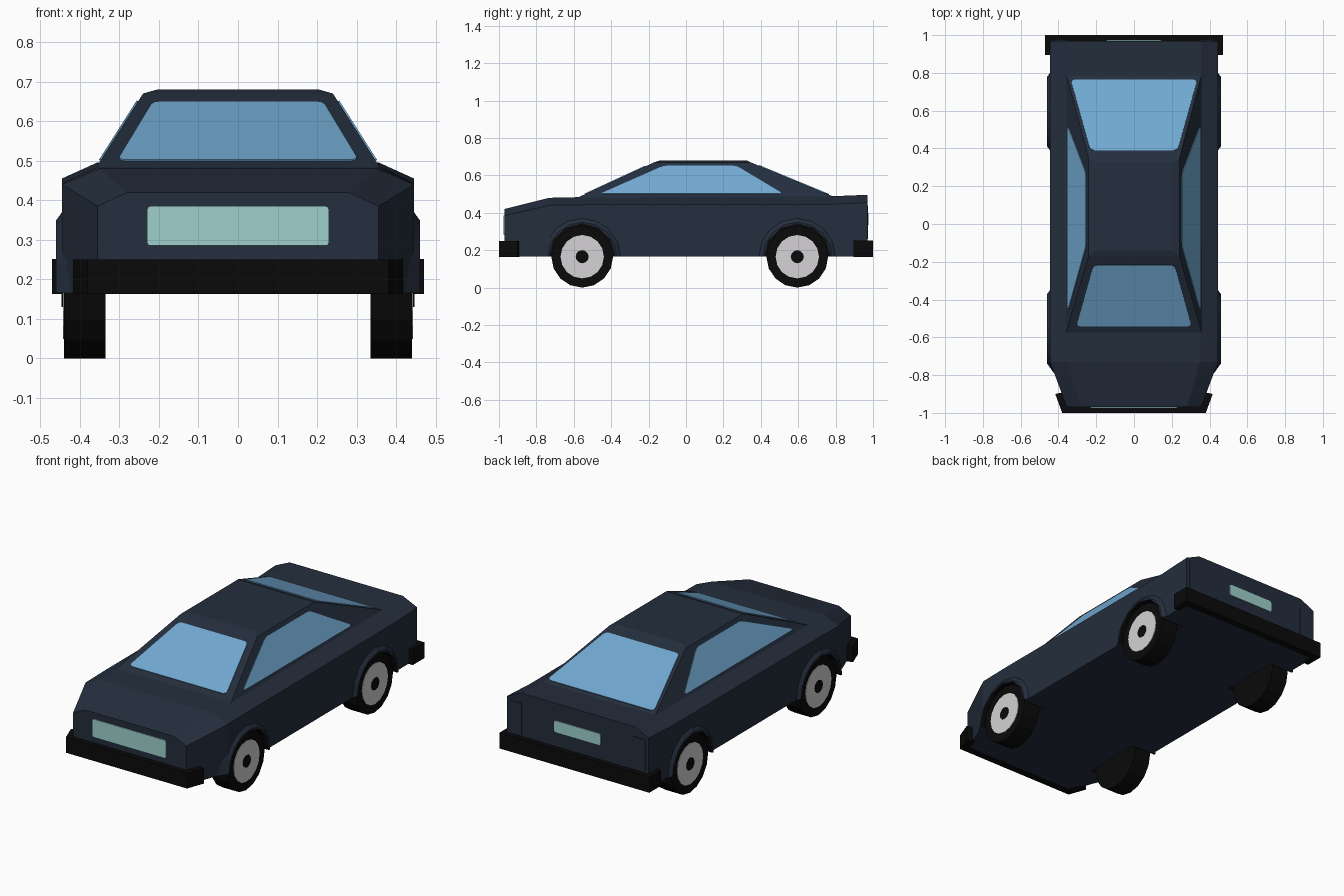
import bpy, bmesh, math
from mathutils import Matrix, Vector

if "Cube" in bpy.data.objects:
    bpy.data.objects.remove(bpy.data.objects["Cube"])


def colour(name, rgb):
    m = bpy.data.materials.new(name)
    m.diffuse_color = (*rgb, 1)
    m.use_nodes = True
    m.node_tree.nodes["Principled BSDF"].inputs["Base Color"].default_value = m.diffuse_color
    return m


NAVY = colour("navy paint", (0.0176, 0.0273, 0.047))
BLACK = colour("black rubber", (0.003, 0.003, 0.003))
GLASS = colour("blue glass", (0.165, 0.395, 0.635))
MINT = colour("pale green panel", (0.345, 0.64, 0.61))
HUB = colour("light grey hub", (0.66, 0.65, 0.66))

WHEEL_Z, FRONT_Y, REAR_Y = 0.165, -0.555, 0.595
AXLES = (("front", FRONT_Y), ("rear", REAR_Y))


def finish(name, bm, *mats):
    bmesh.ops.recalc_face_normals(bm, faces=bm.faces)
    me = bpy.data.meshes.new(name)
    bm.to_mesh(me)
    bm.free()
    for m in mats:
        me.materials.append(m)
    ob = bpy.data.objects.new(name, me)
    bpy.context.collection.objects.link(ob)
    return ob


def loft(name, rings, *mats):
    """Skin a list of equal-length closed rings and cap both ends."""
    bm = bmesh.new()
    vs = [[bm.verts.new(p) for p in r] for r in rings]
    n = len(vs[0])
    for a, b in zip(vs, vs[1:]):
        for i in range(n):
            bm.faces.new((a[i], a[(i + 1) % n], b[(i + 1) % n], b[i]))
    bm.faces.new(vs[0])
    bm.faces.new(vs[-1])
    return finish(name, bm, *mats)


def prism(name, outline, z0, z1, mat):
    return loft(name, [[(x, y, z) for x, y in outline] for z in (z0, z1)], mat)


def plate(name, pts, mat, radius=0.02):
    """Thin panel with clipped corners."""
    bm = bmesh.new()
    bm.faces.new([bm.verts.new(p) for p in pts])
    bmesh.ops.bevel(bm, geom=bm.verts[:], offset=radius, segments=2,
                    profile=0.5, affect='VERTICES')
    ob = finish(name, bm, mat)
    s = ob.modifiers.new("thickness", 'SOLIDIFY')
    s.thickness, s.offset = 0.008, 0
    return ob


def mirror(ob):
    ob.modifiers.new("mirror", 'MIRROR')


def cylinder(bm, x0, x1, y, r, seg, mat_index=0):
    mtx = Matrix.Translation(((x0 + x1) / 2, y, WHEEL_Z)) @ Matrix.Rotation(math.pi / 2, 4, 'Y')
    old = set(bm.faces)
    bmesh.ops.create_cone(bm, cap_ends=True, segments=seg, radius1=r, radius2=r,
                          depth=x1 - x0, matrix=mtx)
    for f in bm.faces:
        if f not in old:
            f.material_index = mat_index


# Wheel well cutter
bm = bmesh.new()
for _, y in AXLES:
    cylinder(bm, 0.31, 0.6, y, 0.176, 12, 1)
    cylinder(bm, -0.6, -0.31, y, 0.176, 12, 1)
cutter = finish("wheel_well_cutter", bm, NAVY, BLACK)
cutter.hide_render = True
cutter.hide_viewport = True


def cut_wells(ob):
    b = ob.modifiers.new("wells", 'BOOLEAN')
    b.operation, b.solver, b.object = 'DIFFERENCE', 'EXACT', cutter


# Lower body: y, half width, shoulder z, deck half width, deck z
sections = [(-0.97, 0.355, 0.385, 0.28, 0.42),
            (-0.73, 0.445, 0.44, 0.35, 0.48),
            (-0.55, 0.445, 0.443, 0.355, 0.484),
            (0.77, 0.445, 0.445, 0.355, 0.488),
            (0.97, 0.445, 0.455, 0.355, 0.496)]
rings = []
for y, w, sz, dw, dz in sections:
    half = [(w, 0.165), (w, sz), (dw, dz)]
    rings.append([(x, y, z) for x, z in half] + [(-x, y, z) for x, z in half[::-1]])
body = loft("body", rings, NAVY, BLACK)
cut_wells(body)

# Flared wheel arches
for end, y in AXLES:
    arch = []
    for x, r in ((0.42, 0.24), (0.46, 0.184)):
        arch.append([(x, y + r * math.cos(math.pi * i / 8), WHEEL_Z + r * math.sin(math.pi * i / 8))
                     for i in range(9)])
    flare = loft(end + "_wheel_arches", arch, NAVY, BLACK)
    cut_wells(flare)
    mirror(flare)

# Cabin: z, half width, front y, rear y
levels = [(0.48, 0.361, -0.582, 0.804), (0.67, 0.24, -0.17, 0.345), (0.68, 0.205, -0.14, 0.325)]
loft("cabin", [[(-w, a, z), (w, a, z), (w, b, z), (-w, b, z)] for z, w, a, b in levels], NAVY)


def on_cabin(z, k):
    """Cabin wall position at height z: k=1 half width, 2 front y, 3 rear y."""
    t = (z - 0.48) / 0.19
    return levels[0][k] + t * (levels[1][k] - levels[0][k])


# Windows
for name, k, wlow, whigh, zlow, zhigh in (("windshield", 2, 0.305, 0.215, 0.499, 0.648),
                                          ("rear_window", 3, 0.335, 0.23, 0.497, 0.652)):
    yl, yh = on_cabin(zlow, k), on_cabin(zhigh, k)
    plate(name, [(-wlow, yl, zlow), (wlow, yl, zlow), (whigh, yh, zhigh), (-whigh, yh, zhigh)], GLASS)
side = [(-0.46, 0.5), (0.52, 0.5), (0.27, 0.65), (-0.12, 0.65)]
mirror(plate("side_windows", [(on_cabin(z, 1), y, z) for y, z in side], GLASS))


# Front grille, rear panel and tail lamp frames
def upright(name, x0, x1, z0, z1, y, mat, radius):
    return plate(name, [(x0, y, z0), (x1, y, z0), (x1, y, z1), (x0, y, z1)], mat, radius)


upright("front_grille", -0.23, 0.23, 0.285, 0.385, -0.971, MINT, 0.008)
upright("rear_panel", -0.145, 0.145, 0.335, 0.4, 0.971, MINT, 0.01)
mirror(upright("tail_lamp_frames", 0.35, 0.425, 0.26, 0.44, 0.97, NAVY, 0.005))


# Wrap-around bumpers
def bumper(name, outer, inner, z1):
    half = outer + inner
    right = [inner[0], outer[0], outer[1]]
    outline = right + [(-x, y) for x, y in right[::-1]]
    outline += [(-inner[1][0], inner[1][1]), inner[1]]
    prism(name, outline, 0.163, z1, BLACK)


bumper("front_bumper", [(0.417, -0.9), (0.38, -1.0)], [(0.372, -0.89), (0.345, -0.96)], 0.25)
bumper("rear_bumper", [(0.47, 0.895), (0.47, 1.0)], [(0.435, 0.895), (0.435, 0.96)], 0.252)

# Wheels: tyre, hub disc and centre cap
for end, y in AXLES:
    bm = bmesh.new()
    cylinder(bm, 0.335, 0.44, y, 0.165, 16, 0)
    cylinder(bm, 0.40, 0.443, y, 0.116, 16, 1)
    cylinder(bm, 0.40, 0.446, y, 0.035, 12, 0)
    mirror(finish(end + "_wheels", bm, BLACK, HUB))
